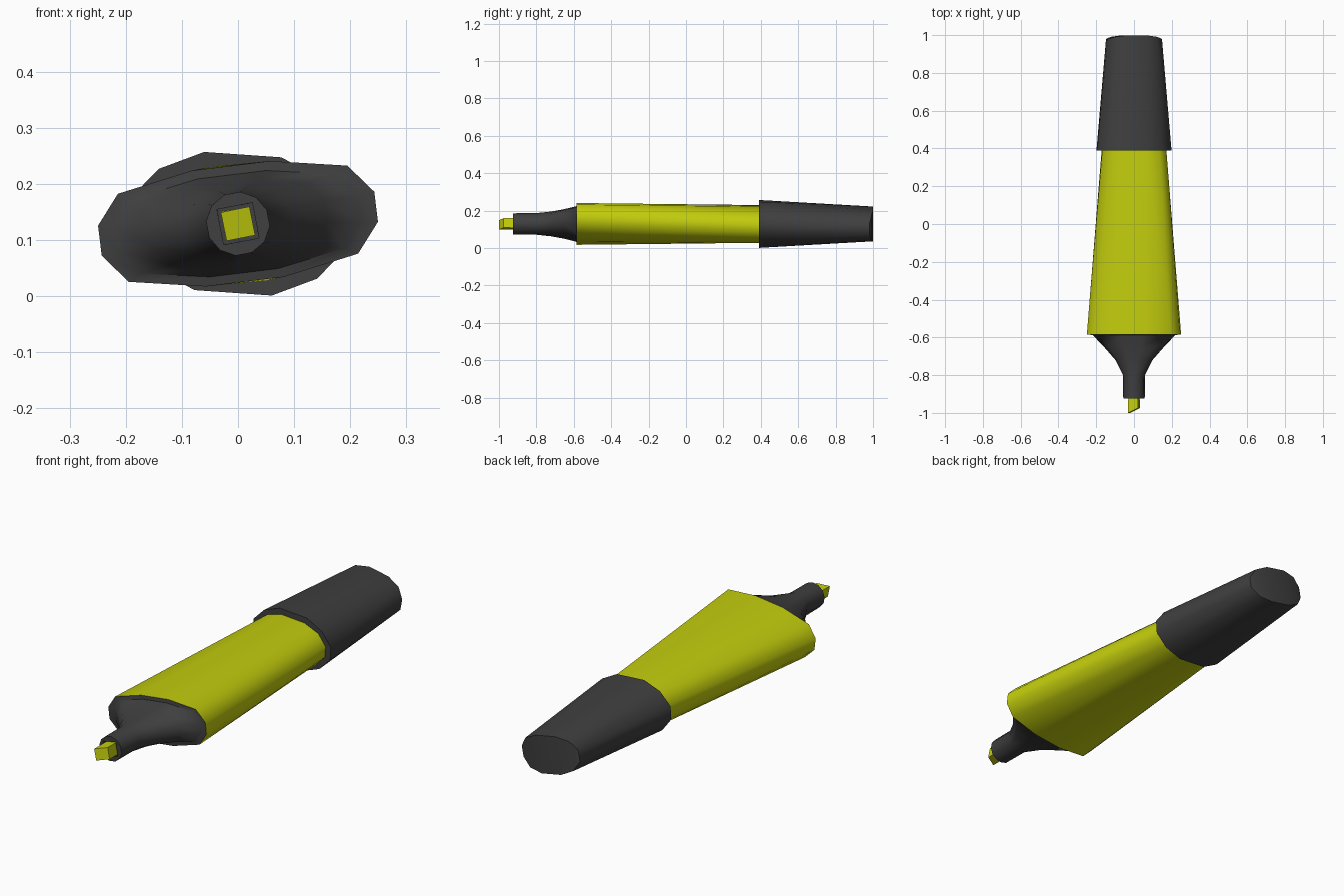
import bpy, bmesh, math

if "Cube" in bpy.data.objects:
    bpy.data.objects.remove(bpy.data.objects["Cube"])

CZ = 0.129  # height of the pen axis


def material(name, colour):
    m = bpy.data.materials.new(name)
    m.diffuse_color = (*colour, 1)
    m.use_nodes = True
    m.node_tree.nodes["Principled BSDF"].inputs["Base Color"].default_value = m.diffuse_color
    return m


YELLOW = material("yellow", (0.55, 0.62, 0.004))
DARK = material("dark_grey", (0.05, 0.05, 0.05))


def twist(x, z, y):
    # the whole pen turns gently about its long axis
    a = math.radians(7 - 11 * (y + 0.585) / 0.975)
    return (x * math.cos(a) - z * math.sin(a), y,
            CZ + x * math.sin(a) + z * math.cos(a))


def section(quarter):
    # three points of one quadrant mirrored to a 12-sided outline
    top = quarter + [(-x, z) for x, z in reversed(quarter)]
    return top + [(x, -z) for x, z in reversed(top)]


def circle(r):
    return [(r * math.cos(math.radians(15 + 30 * i)),
             r * math.sin(math.radians(15 + 30 * i))) for i in range(12)]


def square(h):
    return [(h * x / max(abs(x), abs(z)), h * z / max(abs(x), abs(z)))
            for x, z in circle(1)]


def blend(a, b, t, sx=1, sz=1):
    return [((p[0] * (1 - t) + q[0] * t) * sx, (p[1] * (1 - t) + q[1] * t) * sz)
            for p, q in zip(a, b)]


def fit(pts, w, h):
    mx, mz = max(p[0] for p in pts), max(p[1] for p in pts)
    return [(x * w / mx, z * h / mz) for x, z in pts]


def loft(name, rings, mat, close_end=False, crown=0.0, angle=50):
    bm = bmesh.new()
    loops = []
    for k, (y, pts) in enumerate(rings):
        w = max(p[0] for p in pts)
        c = crown if k == len(rings) - 1 else 0
        loop = []
        for x, z in pts:
            px, py, pz = twist(x, z, y)
            loop.append(bm.verts.new((px, py - c * (abs(x) / w) ** 3, pz)))
        loops.append(loop)
    for a, b in zip(loops, loops[1:]):
        for i in range(12):
            j = (i + 1) % 12
            bm.faces.new((a[i], a[j], b[j], b[i]))
    if close_end:
        e = loops[-1]
        for k in range(5):
            bm.faces.new((e[k], e[k + 1], e[10 - k], e[11 - k]))
    return finish(name, bm, mat, angle)


def finish(name, bm, mat, angle):
    bmesh.ops.recalc_face_normals(bm, faces=bm.faces)
    me = bpy.data.meshes.new(name)
    bm.to_mesh(me)
    bm.free()
    me.materials.append(mat)
    ob = bpy.data.objects.new(name, me)
    bpy.context.collection.objects.link(ob)
    bpy.ops.object.select_all(action='DESELECT')
    ob.select_set(True)
    bpy.context.view_layer.objects.active = ob
    bpy.ops.object.shade_smooth_by_angle(angle=math.radians(angle))
    return ob


body_front = section([(0.248, 0.027), (0.206, 0.079), (0.07, 0.104)])
body_rear = section([(0.170, 0.025), (0.130, 0.072), (0.058, 0.097)])
cap_front = section([(0.197, 0.030), (0.147, 0.088), (0.069, 0.1234)])
cap_end = section([(0.146, 0.025), (0.112, 0.066), (0.050, 0.085)])

# yellow barrel
loft("barrel", [(-0.585, body_front), (0.39, body_rear)], YELLOW)

# rear cap with a rim around the barrel and a slightly crowned end
loft("rear_cap", [(0.39, body_rear), (0.39, cap_front), (1.0, cap_end)],
     DARK, close_end=True, crown=0.02)

# flared neck, ending in a square socket for the nib
round_ = circle(0.058)
loft("neck", [
    (-0.585, body_front),
    (-0.587, fit(body_front, 0.218, 0.088)),
    (-0.65, fit(blend(body_front, round_, 0.4), 0.158, 0.074)),
    (-0.72, fit(blend(body_front, round_, 0.8), 0.097, 0.063)),
    (-0.80, round_),
    (-0.925, circle(0.057)),
    (-0.925, square(0.032)),
    (-0.89, square(0.032))], DARK, close_end=True)

# square nib with a slanted end
bm = bmesh.new()
h = 0.026
corners = [(-h, -h), (h, -h), (h, h), (-h, h)]
back = [bm.verts.new(twist(x, z, -0.89)) for x, z in corners]
front = [bm.verts.new(twist(x, z, -1.0 if x < 0 else -0.975)) for x, z in corners]
bm.faces.new(back)
bm.faces.new(front)
for i in range(4):
    j = (i + 1) % 4
    bm.faces.new((back[i], back[j], front[j], front[i]))
finish("nib", bm, YELLOW, 30)
